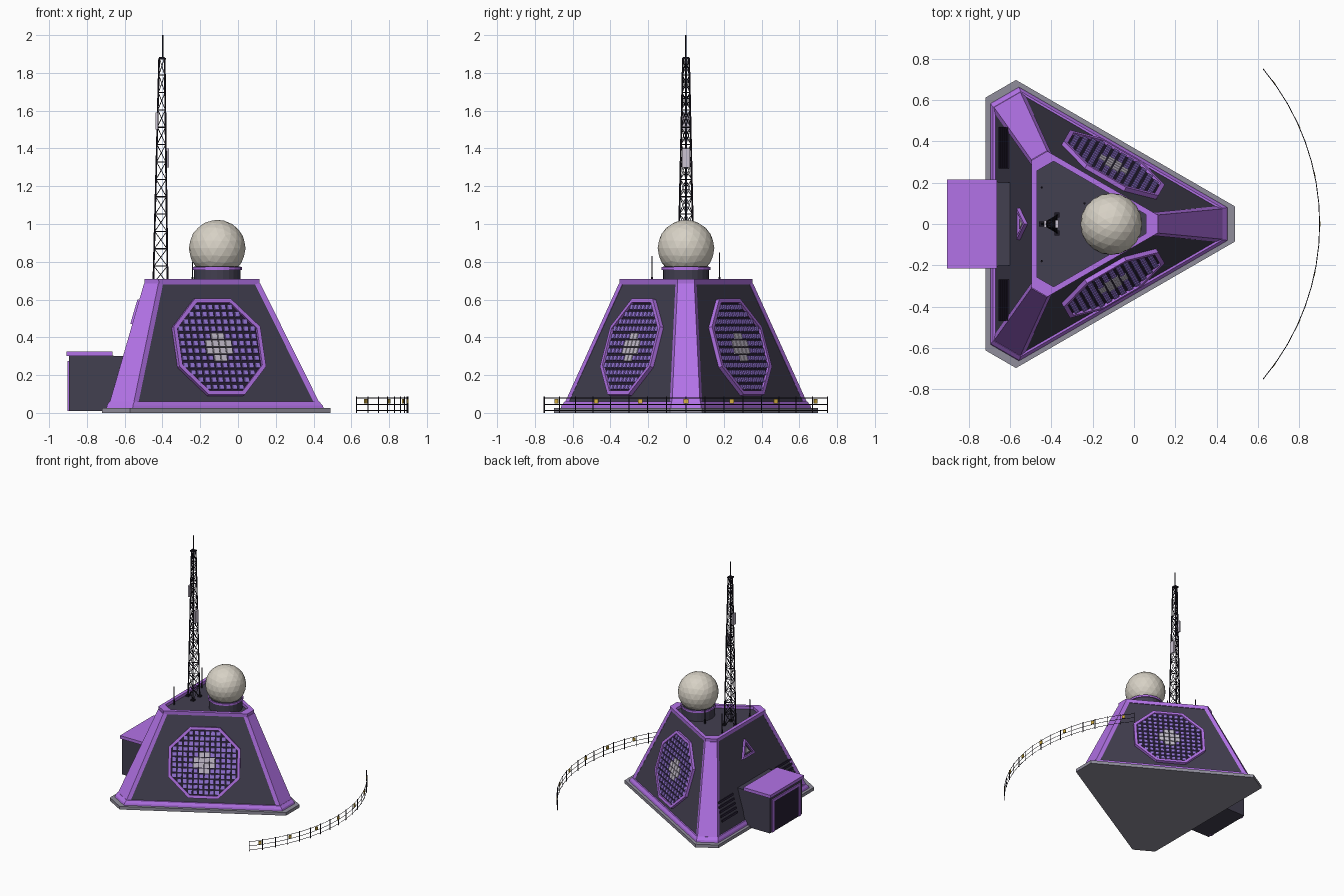
import bpy, bmesh
from math import sin, cos, pi, radians, atan2
from mathutils import Vector, Matrix

if "Cube" in bpy.data.objects:
    bpy.data.objects.remove(bpy.data.objects["Cube"])

CX = -0.267                      # axis of the three-sided building


def mat(name, *rgb):
    m = bpy.data.materials.new(name)
    m.diffuse_color = (*rgb, 1)
    m.use_nodes = True
    m.node_tree.nodes["Principled BSDF"].inputs["Base Color"].default_value = m.diffuse_color
    return m


DARK = mat("dark_wall", 0.055, 0.05, 0.08)
PANEL = mat("dark_panel", 0.02, 0.014, 0.035)
PURPLE = mat("purple_trim", 0.45, 0.17, 0.8)
TILE = mat("violet_tile", 0.33, 0.2, 0.75)
PALE = mat("pale_tile", 0.6, 0.55, 0.65)
CREAM = mat("cream", 0.68, 0.64, 0.56)
BLACK = mat("mast_black", 0.012, 0.01, 0.018)
CONCRETE = mat("concrete", 0.28, 0.27, 0.33)
YELLOW = mat("yellow", 0.7, 0.45, 0.05)


def finish(name, bm, material, matrix=None):
    bmesh.ops.recalc_face_normals(bm, faces=bm.faces)
    me = bpy.data.meshes.new(name)
    bm.to_mesh(me)
    bm.free()
    me.materials.append(material)
    ob = bpy.data.objects.new(name, me)
    if matrix:
        ob.matrix_world = matrix
    bpy.context.collection.objects.link(ob)
    return ob


def box(bm, lo, hi):
    lo, hi = Vector(lo), Vector(hi)
    m = Matrix.Translation((lo + hi) / 2) @ Matrix.Diagonal((*(hi - lo), 1))
    bmesh.ops.create_cube(bm, size=1, matrix=m)


def rod(bm, a, b, r, sides=5):
    a, b = Vector(a), Vector(b)
    d = b - a
    m = Matrix.Translation((a + b) / 2) @ d.to_track_quat('Z', 'Y').to_matrix().to_4x4()
    bmesh.ops.create_cone(bm, cap_ends=True, segments=sides, radius1=r, radius2=r, depth=d.length, matrix=m)


def loft(bm, loops, closed=False):
    rows = [[bm.verts.new(p) for p in lp] for lp in loops]
    n = len(rows[0])
    for k in range(len(rows) if closed else len(rows) - 1):
        a, b = rows[k], rows[(k + 1) % len(rows)]
        for i in range(n):
            j = (i + 1) % n
            bm.faces.new((a[i], a[j], b[j], b[i]))
    if not closed:
        bm.faces.new(rows[0])
        bm.faces.new(rows[-1])


def hexa(R, h, z):
    """Triangle with cut corners: corner distance R, corner half width h."""
    pts = []
    for k in range(3):
        a = 2 * pi * k / 3
        for y in (-h, h):
            pts.append((CX + R * cos(a) - y * sin(a), R * sin(a) + y * cos(a), z))
    return pts


def solid(name, material, *rings, closed=False):
    bm = bmesh.new()
    loft(bm, [hexa(*r) for r in rings], closed)
    return finish(name, bm, material)


def poly(n, apothem, z, start=0.0):
    r = apothem / cos(pi / n)
    return [(r * cos(start + 2 * pi * i / n), r * sin(start + 2 * pi * i / n), z) for i in range(n)]


def ring_plate(name, material, n, outer, inner, z0, z1, start, matrix):
    bm = bmesh.new()
    loft(bm, [poly(n, outer, z0, start), poly(n, outer, z1, start),
              poly(n, inner, z1, start), poly(n, inner, z0, start)], True)
    return finish(name, bm, material, matrix)


# Building shell
solid("foundation_slab", CONCRETE, (0.757, 0.085, 0), (0.757, 0.085, 0.025))
solid("base_trim", PURPLE, (0.72, 0.08, 0.025), (0.715, 0.079, 0.04), (0.697, 0.077, 0.06))
solid("main_body", DARK, (0.705, 0.074, 0.02), (0.37, 0.043, 0.685))
solid("parapet", PURPLE, (0.38, 0.044, 0.68), (0.382, 0.044, 0.708),
      (0.325, 0.046, 0.708), (0.325, 0.046, 0.675), closed=True)

# Purple corner strips
bm = bmesh.new()
for k in range(3):
    rot = Matrix.Translation((CX, 0, 0)) @ Matrix.Rotation(2 * pi * k / 3, 4, 'Z')
    loft(bm, [[rot @ Vector(p) for p in ((R - 0.02, -h - .012, z), (R + 0.01, -h, z), (R + 0.01, h, z), (R - 0.02, h + .012, z))]
              for R, h, z in ((0.69, 0.074, 0.05), (0.375, 0.044, 0.685))])
finish("corner_strips", bm, PURPLE)

TILT = atan2(0.1946, 0.665)


def face_frame(deg, z):
    """Local frame on a sloped wall: x along it, y up it, z outward."""
    t = radians(deg)
    n = Vector((cos(t), sin(t), 0))
    u = Vector((-sin(t), cos(t), 0))
    up = Vector((0, 0, 1))
    v = up * cos(TILT) - n * sin(TILT)
    w = n * cos(TILT) + up * sin(TILT)
    r = 0.4166 - 0.1946 / 0.665 * (z - 0.02)
    m = Matrix((u, v, w)).transposed().to_4x4()
    m.translation = Vector((CX, 0, z)) + n * r
    return m


# Octagonal array panels on the two forward walls
for side, deg in (("front", -60), ("rear", 60)):
    m = face_frame(deg, 0.345)
    ring_plate(side + "_array_frame", PURPLE, 8, 0.265, 0.243, -0.005, 0.022, pi / 8, m)
    bm = bmesh.new()
    loft(bm, [poly(8, 0.25, -0.005, pi / 8), poly(8, 0.25, 0.008, pi / 8)])
    finish(side + "_array_backing", bm, PANEL, m)
    tiles, centre = bmesh.new(), bmesh.new()
    for i in range(12):
        for j in range(12):
            x, y = (i - 5.5) * 0.04, (j - 5.5) * 0.04
            if abs(x) + abs(y) > 0.325:
                continue
            mid = x * x + y * y < 0.065 ** 2
            s = 0.017 if mid else 0.0135
            box(centre if mid else tiles, (x - s, y - s, 0.006), (x + s, y + s, 0.017))
    finish(side + "_array_tiles", tiles, TILE, m)
    finish(side + "_array_centre_tiles", centre, PALE, m)

# Back wall: triangular frame and vents
m = face_frame(180, 0.51)
ring_plate("triangle_frame", PURPLE, 3, 0.045, 0.031, -0.004, 0.018, pi / 2, m)
bm = bmesh.new()
loft(bm, [poly(3, 0.014, -0.004, pi / 2), poly(3, 0.014, 0.012, pi / 2)])
finish("triangle_centre", bm, PALE, m)
bm = bmesh.new()
for s in (-1, 1):
    for k in range(5):
        y = -0.07 + k * 0.035
        box(bm, (s * 0.37 - 0.1, y - 0.008, -0.004), (s * 0.37 + 0.1, y + 0.008, 0.007))
finish("wall_vents", bm, PANEL, face_frame(180, 0.21))

# Entrance annex
bm = bmesh.new()
box(bm, (-0.895, -0.205, 0.01), (-0.66, 0.205, 0.305))
box(bm, (-0.67, -0.2, 0.01), (-0.5, 0.2, 0.3))
finish("annex", bm, DARK)
bm = bmesh.new()
box(bm, (-0.907, -0.215, 0.3), (-0.665, 0.215, 0.325))
finish("annex_roof", bm, PURPLE)
bm = bmesh.new()
for s in (-1, 1):
    box(bm, (-0.903, s * 0.17 - 0.012, 0.01), (-0.88, s * 0.17 + 0.012, 0.27))
box(bm, (-0.903, -0.182, 0.255), (-0.88, 0.182, 0.275))
finish("door_frame", bm, PURPLE)
bm = bmesh.new()
box(bm, (-0.898, -0.16, 0.01), (-0.88, 0.16, 0.256))
finish("door", bm, PANEL)

# Radome on its pedestal
for name, material, r, z0, z1 in (("radome_pedestal", DARK, 0.123, 0.68, 0.775),
                                  ("radome_collar", PURPLE, 0.13, 0.757, 0.772)):
    bm = bmesh.new()
    rod(bm, (-0.11, 0, z0), (-0.11, 0, z1), r, 24)
    finish(name, bm, material)
bm = bmesh.new()
bmesh.ops.create_icosphere(bm, subdivisions=3, radius=0.15, matrix=Matrix.Translation((-0.11, 0, 0.872)))
finish("radome", bm, CREAM)


# Lattice mast
def leg(k, t):
    a, r = pi + 2 * pi * k / 3, 0.05 - 0.031 * t
    return Vector((-0.398 + r * cos(a), r * sin(a), 0.685 + 1.195 * t))


bm = bmesh.new()
BAYS = 13
for k in range(3):
    rod(bm, leg(k, 0), leg(k, 1), 0.005)
    foot = leg(k, 0)
    box(bm, foot - Vector((0.012, 0.012, 0.002)), foot + Vector((0.012, 0.012, 0.012)))
    for b in range(BAYS):
        t0, t1 = b / BAYS, (b + 1) / BAYS
        rod(bm, leg(k, t1), leg(k + 1, t1), 0.003, 4)
        rod(bm, leg(k, t0), leg(k + 1, t1), 0.0022, 4)
        rod(bm, leg(k + 1, t0), leg(k, t1), 0.0022, 4)
rod(bm, (-0.398, 0, 1.87), (-0.398, 0, 2.0), 0.004)
box(bm, (-0.418, -0.018, 1.87), (-0.382, 0.018, 1.88))
finish("lattice_mast", bm, BLACK)
bm = bmesh.new()
box(bm, (-0.38, -0.02, 1.3), (-0.366, 0.02, 1.4))
box(bm, (-0.437, -0.018, 1.5), (-0.424, 0.018, 1.59))
finish("mast_panels", bm, PALE)

# Roof whip antennas
bm = bmesh.new()
for x, y, top in ((-0.447, -0.18, 0.83), (-0.447, 0.177, 0.85), (-0.24, 0.1, 0.8)):
    rod(bm, (x, y, 0.68), (x, y, top), 0.0025)
    rod(bm, (x, y, 0.68), (x, y, 0.72), 0.006)
finish("whip_antennas", bm, BLACK)


# Curved perimeter fence
def arc(deg, z, r=1.167):
    return Vector((CX + r * cos(radians(deg)), r * sin(radians(deg)), z))


bm = bmesh.new()
for d in range(-40, 41, 5):
    rod(bm, arc(d, 0), arc(d, 0.086), 0.003)
    if d < 40:
        for z in (0.012, 0.045, 0.079):
            rod(bm, arc(d, z), arc(d + 5, z), 0.002, 4)
finish("perimeter_fence", bm, BLACK)
bm = bmesh.new()
for d in range(-36, 37, 12):
    m = Matrix.Translation(arc(d, 0.061)) @ Matrix.Rotation(radians(d), 4, 'Z') @ Matrix.Diagonal((0.006, 0.024, 0.024, 1))
    bmesh.ops.create_cube(bm, size=1, matrix=m)
finish("fence_signs", bm, YELLOW)
